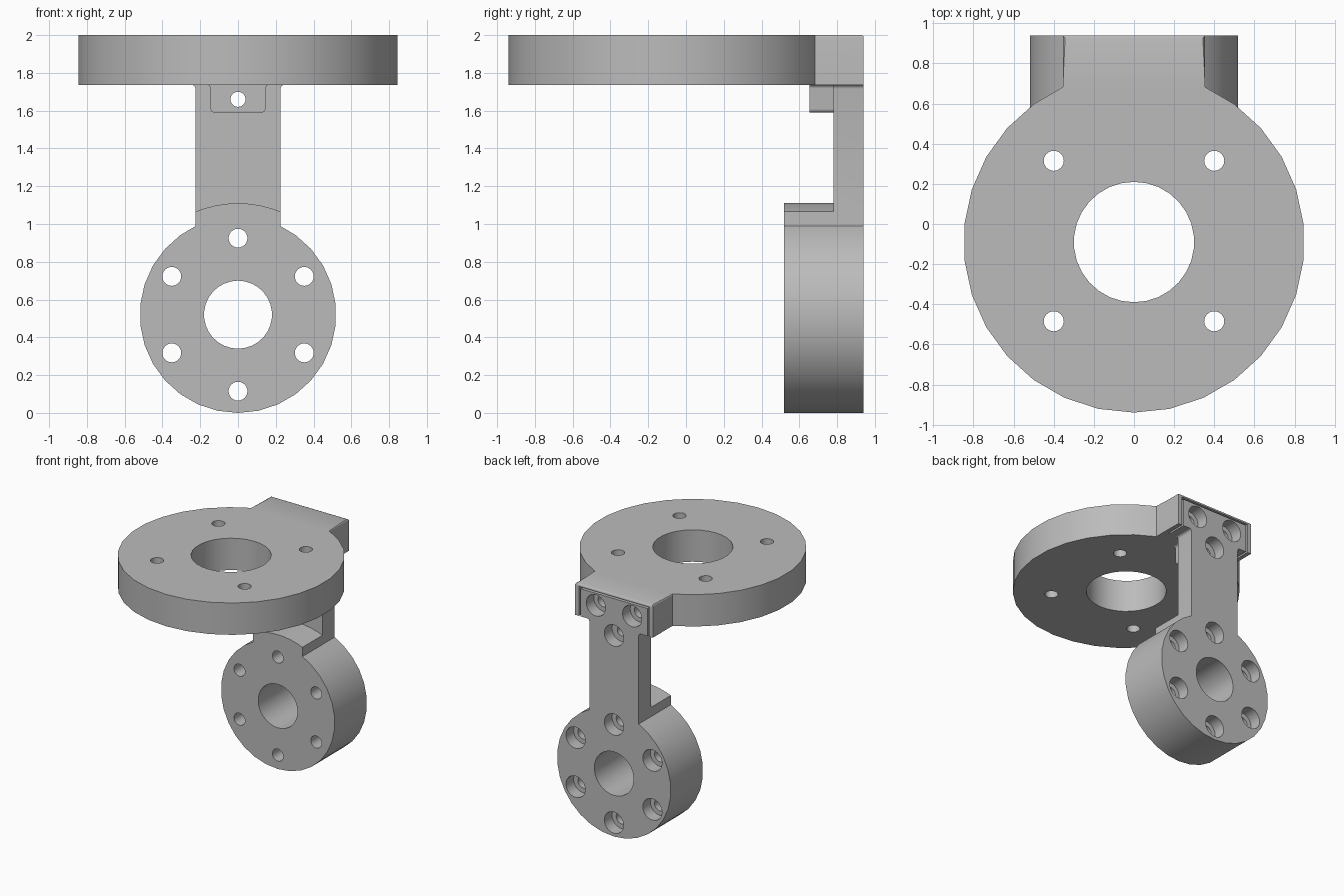
import bpy, bmesh
from math import sin, cos, radians, sqrt

cube = bpy.data.objects.get("Cube")
if cube:
    bpy.data.objects.remove(cube, do_unlink=True)

GREY = (0.5, 0.5, 0.5, 1)
metal = bpy.data.materials.new("plain_grey")
metal.use_nodes = True
metal.diffuse_color = GREY
metal.node_tree.nodes["Principled BSDF"].inputs["Base Color"].default_value = GREY


def arc(cx, cy, r, start, end, steps):
    return [(cx + r * cos(radians(start + (end - start) * i / steps)),
             cy + r * sin(radians(start + (end - start) * i / steps)))
            for i in range(steps + 1)]


def mirrored(half):
    """Close a right-hand half outline by reflecting it in x."""
    return half + [(-x, y) for x, y in reversed(half) if x > 0.001]


def prism(name, outline, axis, low, high):
    """Extrude an outline along z (plan view) or y (front view)."""
    bm = bmesh.new()
    place = (lambda u, v, w: (u, v, w)) if axis == "z" else (lambda u, v, w: (u, w, v))
    a = [bm.verts.new(place(u, v, low)) for u, v in outline]
    b = [bm.verts.new(place(u, v, high)) for u, v in outline]
    n = len(outline)
    bm.faces.new(a)
    bm.faces.new(b)
    for i in range(n):
        j = (i + 1) % n
        bm.faces.new((a[i], a[j], b[j], b[i]))
    bmesh.ops.recalc_face_normals(bm, faces=bm.faces)
    mesh = bpy.data.meshes.new(name)
    bm.to_mesh(mesh)
    bm.free()
    mesh.materials.append(metal)
    obj = bpy.data.objects.new(name, mesh)
    bpy.context.collection.objects.link(obj)
    return obj


def combine(target, other, operation):
    mod = target.modifiers.new("combine", "BOOLEAN")
    mod.operation, mod.object, mod.solver = operation, other, "EXACT"
    bpy.context.view_layer.objects.active = target
    bpy.ops.object.modifier_apply(modifier=mod.name)
    bpy.data.objects.remove(other, do_unlink=True)


def drill(target, axis, u, v, r, low, high, sides=30):
    circle = arc(u, v, r, -90, 270, sides)[:-1]
    combine(target, prism("drill", circle, axis, low, high), "DIFFERENCE")


# Sizes shared by several parts
BACK, PLATE, FRONT = 0.94, 0.78, 0.52
HUB_Z, HUB_R, POST_X = 0.52, 0.52, 0.225
TAB_X, DISC_Y, DISC_R = 0.355, -0.09, 0.85

# Round flange with a square tab at the back
half = arc(0, DISC_Y, DISC_R, -90, 54, 12)
half += [(TAB_X, DISC_Y + sqrt(DISC_R ** 2 - TAB_X ** 2)), (TAB_X, BACK)]
flange = prism("round_flange", mirrored(half), "z", 1.737, 2)
bm = bmesh.new()
bm.from_mesh(flange.data)
edges = [e for e in bm.edges if all(abs(abs(v.co.x) - TAB_X) < 0.001 and v.co.z > 1.9
                                    for v in e.verts)]
bmesh.ops.bevel(bm, geom=edges, offset=0.012, segments=3, affect="EDGES", profile=0.5)
bm.to_mesh(flange.data)
bm.free()

# Flange bore, mounting holes and pocket for the arm head
drill(flange, "z", 0, DISC_Y, 0.3, 1.6, 2.1)
for x in (-0.4, 0.4):
    for y in (-0.4, 0.4):
        drill(flange, "z", x, DISC_Y + y + 0.005, 0.05, 1.6, 2.1, 24)
pocket = [(0.32, 1.7), (0.32, 1.98)]
combine(flange, prism("pocket", mirrored(pocket), "y", PLATE, 1), "DIFFERENCE")

# Arm: back plate of the hub, post and T-shaped head
lower = arc(0, HUB_Z, HUB_R, -90, 54, 12)
lower.append((POST_X, HUB_Z + sqrt(HUB_R ** 2 - POST_X ** 2)))
plate = lower + arc(POST_X + 0.022, 1.715, 0.022, 180, 90, 4)
plate += [(0.305, 1.737), (0.305, 1.965)]
arm = prism("arm_and_hub", mirrored(plate), "y", PLATE, BACK)

# Front of the hub with its raised curved ledge
ledge = [(POST_X, HUB_Z + sqrt(0.59 ** 2 - POST_X ** 2))] + arc(0, HUB_Z, 0.59, 72, 90, 3)
combine(arm, prism("hub_front", mirrored(lower + ledge), "y", FRONT, PLATE), "UNION")

# Bolt lug under the flange
lug = arc(0.125, 1.61, 0.02, -90, 0, 4) + arc(0.165, 1.717, 0.02, 180, 90, 4)
combine(arm, prism("lug", mirrored(lug), "y", 0.655, PLATE), "UNION")

# Hub bore and counterbored bolt holes
drill(arm, "y", 0, HUB_Z, 0.18, 0.4, 1)
bolts = [(x, z, 0.05) for x, z in arc(0, HUB_Z, 0.405, 90, 390, 5)]
bolts += [(0, 1.66, 0.04), (-0.166, 1.865, 0.05), (0.166, 1.865, 0.05)]
for x, z, r in bolts:
    drill(arm, "y", x, z, r, 0.4, 1, 24)
    drill(arm, "y", x, z, 0.088, BACK - 0.1, 1, 24)
for x in (-0.166, 0.166):
    drill(flange, "y", x, 1.865, 0.05, 0.5, 1, 24)

# Smooth the round walls and keep the rims sharp
for obj in (flange, arm):
    bpy.ops.object.select_all(action="DESELECT")
    obj.select_set(True)
    bpy.context.view_layer.objects.active = obj
    bpy.ops.object.shade_smooth_by_angle(angle=radians(30))
